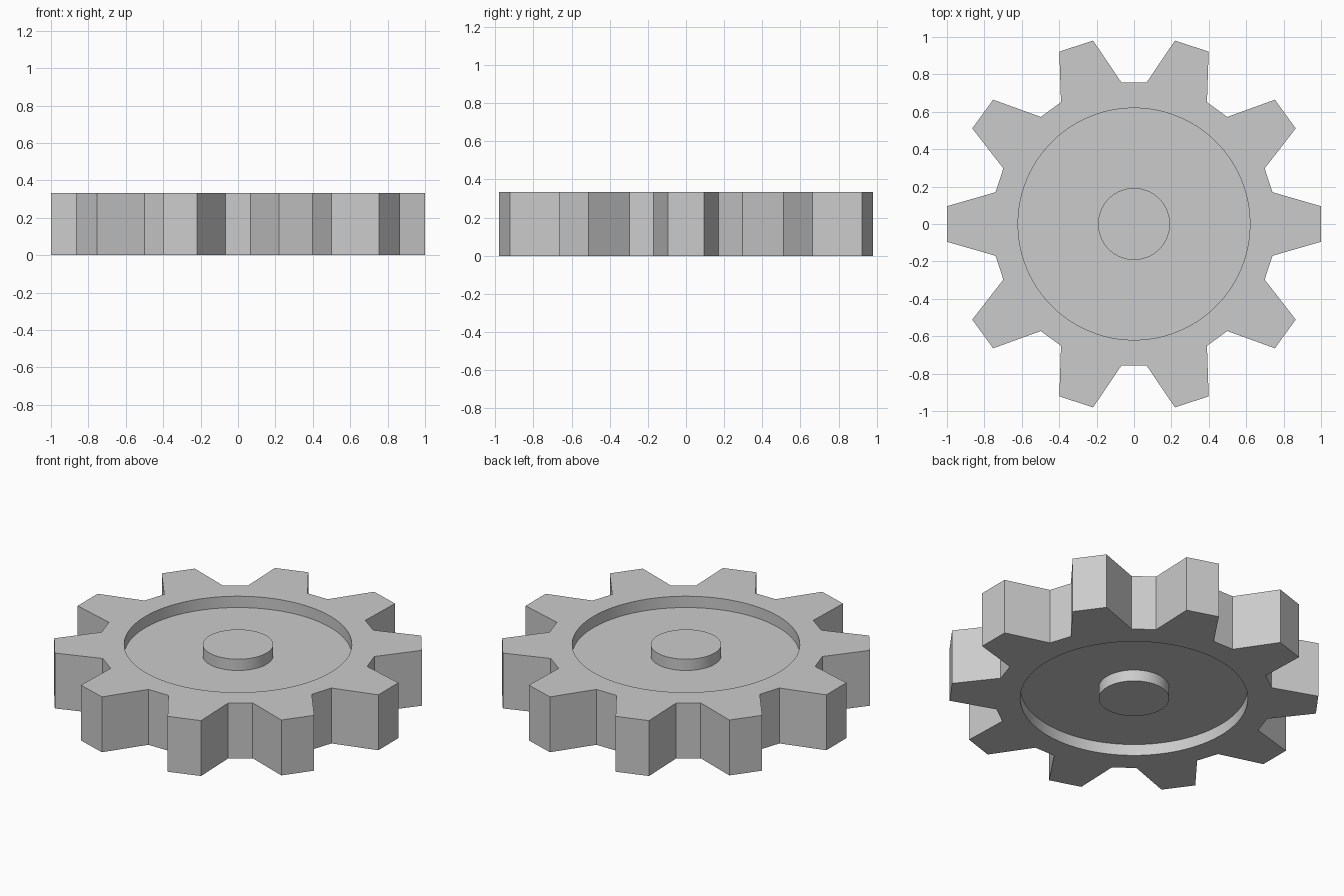
import bpy
import bmesh
from math import radians
from mathutils import Matrix, Vector

cube = bpy.data.objects.get("Cube")
if cube:
    bpy.data.objects.remove(cube, do_unlink=True)

TEETH = 10
HEIGHT = 0.333
RECESS_DEPTH = 0.068
HUB_RADIUS = 0.192
RECESS_RADIUS = 0.62
EDGE_STEPS = 3

# Corners of one tooth, pointing along +x
tooth = [Vector((0.74, -0.17)), Vector((1, -0.095)),
         Vector((1, 0.095)), Vector((0.74, 0.17))]

# Repeat the tooth around the wheel, then split each edge evenly
corners = []
for i in range(TEETH):
    turn = Matrix.Rotation(radians(360 / TEETH * i), 2)
    corners += [turn @ p for p in tooth]
outline = []
for a, b in zip(corners, corners[1:] + corners[:1]):
    outline += [a.lerp(b, s / EDGE_STEPS) for s in range(EDGE_STEPS)]

# Section from hub top, across the recess and rim, to hub underside
bm = bmesh.new()
columns = []
for p in outline:
    hub, wall = p.normalized() * HUB_RADIUS, p.normalized() * RECESS_RADIUS
    upper = [(hub, HEIGHT), (hub, HEIGHT - RECESS_DEPTH),
             (wall, HEIGHT - RECESS_DEPTH), (wall, HEIGHT), (p, HEIGHT)]
    lower = [(q, HEIGHT - z) for q, z in reversed(upper)]
    columns.append([bm.verts.new((q.x, q.y, z)) for q, z in upper + lower])

# Skin neighbouring sections and close both hub ends
for a, b in zip(columns, columns[1:] + columns[:1]):
    for k in range(len(a) - 1):
        bm.faces.new((a[k], a[k + 1], b[k + 1], b[k]))
for end in (0, -1):
    bm.faces.new([c[end] for c in columns])
bmesh.ops.recalc_face_normals(bm, faces=bm.faces)

mesh = bpy.data.meshes.new("gear_wheel")
bm.to_mesh(mesh)
bm.free()
gear = bpy.data.objects.new("gear_wheel", mesh)
bpy.context.collection.objects.link(gear)

# Plain grey metal
grey = bpy.data.materials.new("light_grey")
grey.use_nodes = True
colour = (0.6, 0.6, 0.6, 1)
grey.diffuse_color = colour
grey.node_tree.nodes["Principled BSDF"].inputs["Base Color"].default_value = colour
mesh.materials.append(grey)

# Smooth round walls, crisp teeth
bpy.ops.object.select_all(action='DESELECT')
gear.select_set(True)
bpy.context.view_layer.objects.active = gear
bpy.ops.object.shade_smooth_by_angle(angle=radians(25))
